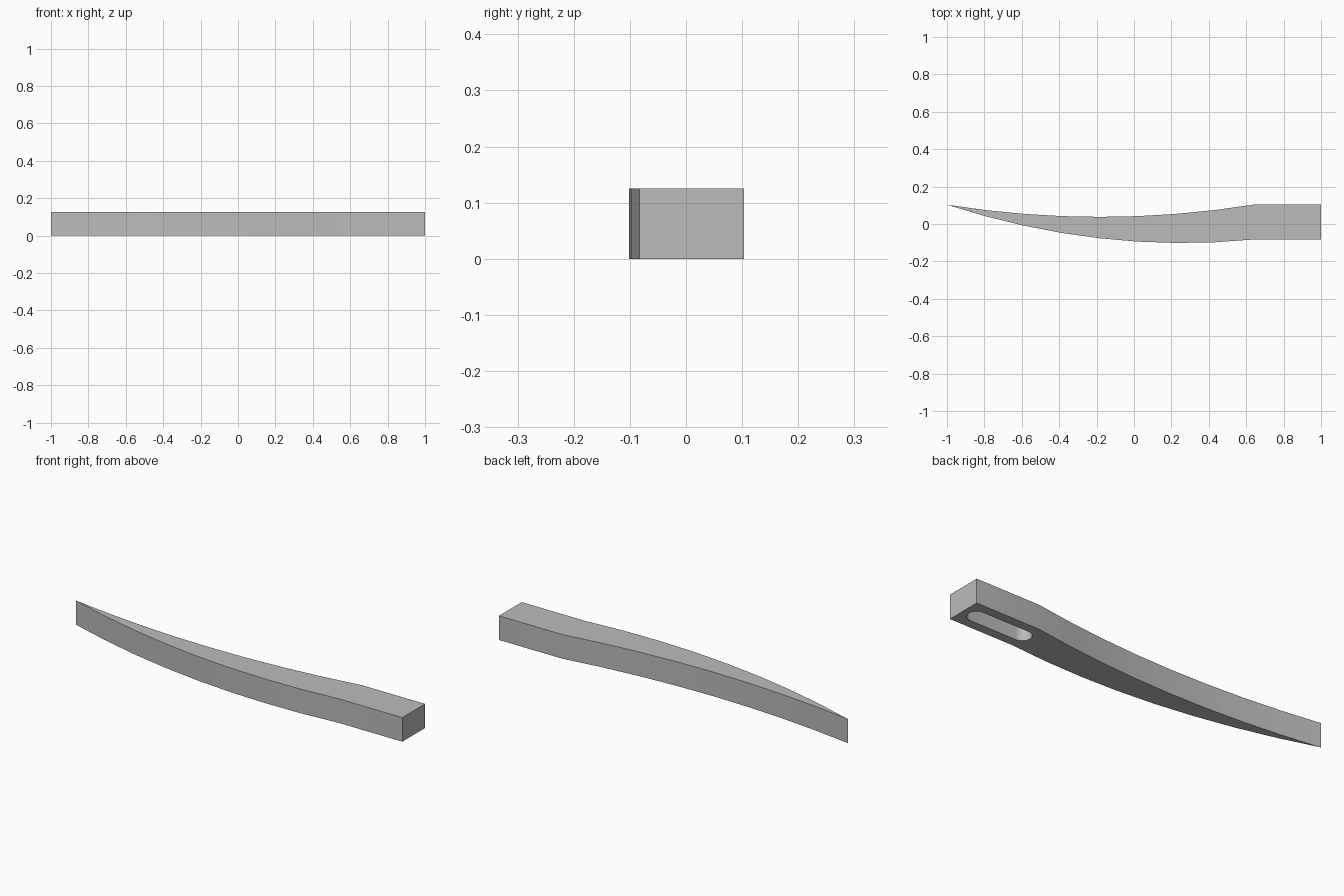
import bpy
import bmesh
import math

if "Cube" in bpy.data.objects:
    bpy.data.objects.remove(bpy.data.objects["Cube"], do_unlink=True)

HEIGHT = 0.125
SEGMENTS = 8

grey = bpy.data.materials.new("plain grey")
grey.use_nodes = True
colour = (0.5, 0.5, 0.5, 1)
grey.diffuse_color = colour
grey.node_tree.nodes["Principled BSDF"].inputs["Base Color"].default_value = colour


def bow(y0, y1, y2):
    """Points of a shallow curve from the tip to the start of the straight end."""
    points = []
    for i in range(SEGMENTS + 1):
        t = i / SEGMENTS
        y = y0 * (1 - t) ** 2 + 2 * y1 * t * (1 - t) + y2 * t ** 2
        points.append((-1 + 1.636 * t, y))
    return points


def prism(name, outline, z0, z1):
    """Extrude a flat outline upward into a closed solid."""
    bm = bmesh.new()
    face = bm.faces.new([bm.verts.new((x, y, z0)) for x, y in outline])
    top = bmesh.ops.extrude_face_region(bm, geom=[face])["geom"]
    bmesh.ops.translate(bm, vec=(0, 0, z1 - z0),
                        verts=[v for v in top if isinstance(v, bmesh.types.BMVert)])
    bmesh.ops.recalc_face_normals(bm, faces=bm.faces)
    mesh = bpy.data.meshes.new(name)
    bm.to_mesh(mesh)
    bm.free()
    mesh.materials.append(grey)
    obj = bpy.data.objects.new(name, mesh)
    bpy.context.collection.objects.link(obj)
    return obj


# Curved, tapering arm with a straight block at its thick end
front_edge = bow(0.103, -0.163, -0.083)
back_edge = bow(0.103, -0.027, 0.103)
outline = front_edge + [(1, -0.083), (1, 0.103)] + back_edge[:0:-1]
arm = prism("curved_arm", outline, 0, HEIGHT)

# Blind round-ended slot in the underside of the block
slot_outline = []
for centre_x, start in ((0.922, -math.pi / 2), (0.658, math.pi / 2)):
    for i in range(17):
        a = start + math.pi * i / 16
        slot_outline.append((centre_x + 0.045 * math.cos(a), 0.01 + 0.045 * math.sin(a)))
cutter = prism("slot_cutter", slot_outline, -0.05, 0.1)
cutter.hide_render = True

cut = arm.modifiers.new("slot", "BOOLEAN")
cut.operation = "DIFFERENCE"
cut.solver = "EXACT"
cut.object = cutter
bpy.context.view_layer.objects.active = arm
arm.select_set(True)
bpy.ops.object.modifier_apply(modifier=cut.name)
bpy.data.objects.remove(cutter, do_unlink=True)

# Round the slot ends and the bow softly, keeping corners sharp
cutter_angle = math.radians(20)
bpy.ops.object.select_all(action="DESELECT")
arm.select_set(True)
bpy.ops.object.shade_smooth_by_angle(angle=cutter_angle)
